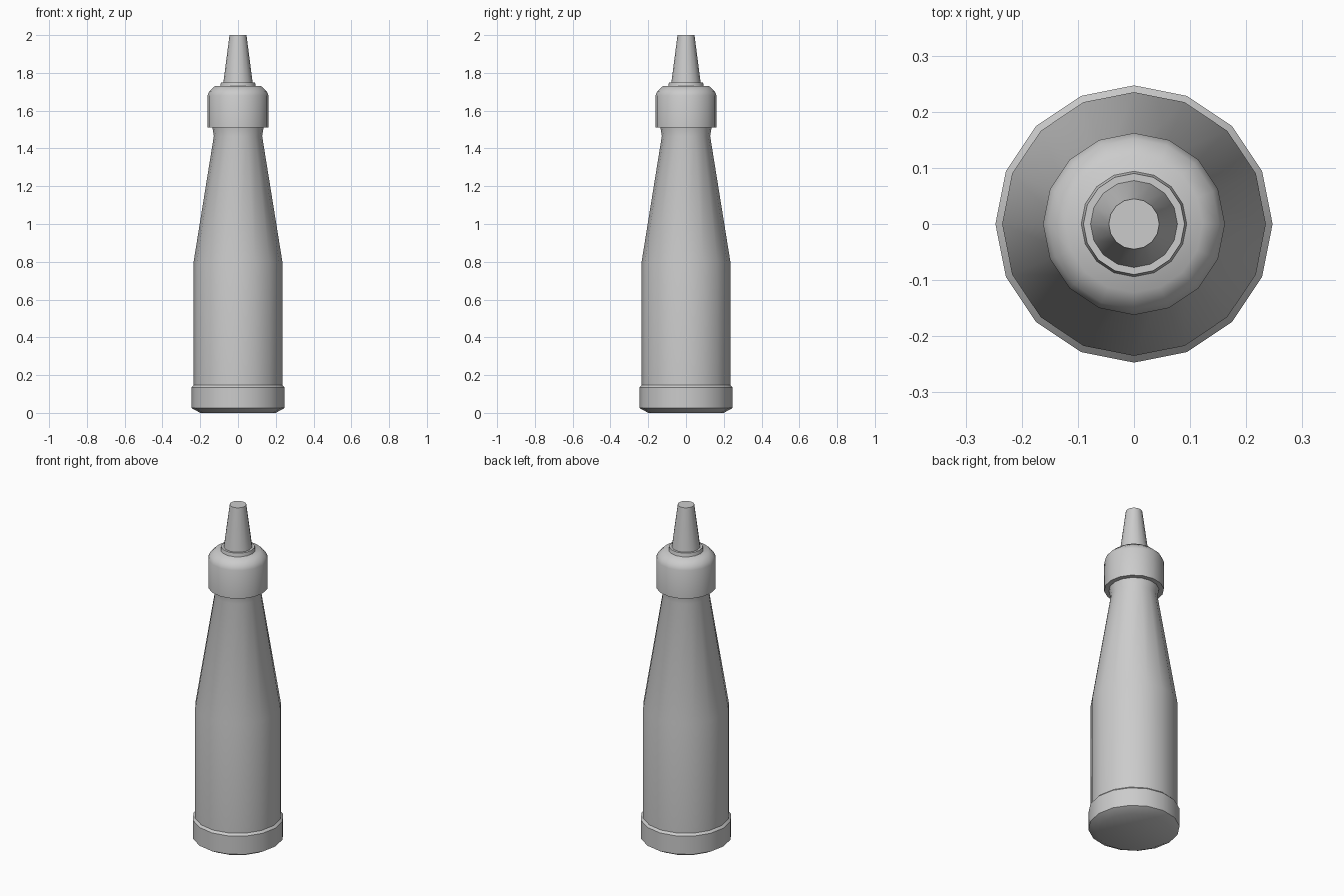
import bpy
import math

SIDES = 16

cube = bpy.data.objects.get("Cube")
if cube:
    bpy.data.objects.remove(cube, do_unlink=True)

# One pale grey plastic for every part
plastic = bpy.data.materials.new("pale grey plastic")
plastic.use_nodes = True
grey = (0.6, 0.6, 0.6, 1)
plastic.diffuse_color = grey
plastic.node_tree.nodes["Principled BSDF"].inputs["Base Color"].default_value = grey


def lathe(name, profile, sharp=30):
    """Turn a (radius, height) profile, bottom to top, into a capped solid."""
    verts, faces = [], []
    for radius, height in profile:
        for i in range(SIDES):
            a = math.tau * i / SIDES
            verts.append((radius * math.cos(a), radius * math.sin(a), height))
    for ring in range(len(profile) - 1):
        low, high = ring * SIDES, (ring + 1) * SIDES
        for i in range(SIDES):
            j = (i + 1) % SIDES
            faces.append((low + i, low + j, high + j, high + i))
    faces.append(tuple(reversed(range(SIDES))))
    faces.append(tuple(range(len(verts) - SIDES, len(verts))))
    mesh = bpy.data.meshes.new(name)
    mesh.from_pydata(verts, [], faces)
    mesh.materials.append(plastic)
    obj = bpy.data.objects.new(name, mesh)
    bpy.context.collection.objects.link(obj)
    bpy.ops.object.select_all(action="DESELECT")
    obj.select_set(True)
    bpy.context.view_layer.objects.active = obj
    bpy.ops.object.shade_smooth_by_angle(angle=math.radians(sharp))
    return obj


# Bottle: chamfered foot band, straight body, tapered shoulder, flared neck
lathe("bottle", [(0.2, 0), (0.247, 0.026), (0.247, 0.135), (0.235, 0.147),
                 (0.235, 0.8), (0.128, 1.465), (0.136, 1.515)])

# Screw cap with a bevelled top edge
lathe("cap", [(0.162, 1.512), (0.162, 1.68), (0.152, 1.703), (0.122, 1.73)], 50)

# Collar around the foot of the nozzle
lathe("collar", [(0.095, 1.725), (0.09, 1.75)])

# Tapered nozzle
lathe("nozzle", [(0.078, 1.745), (0.045, 2)])
